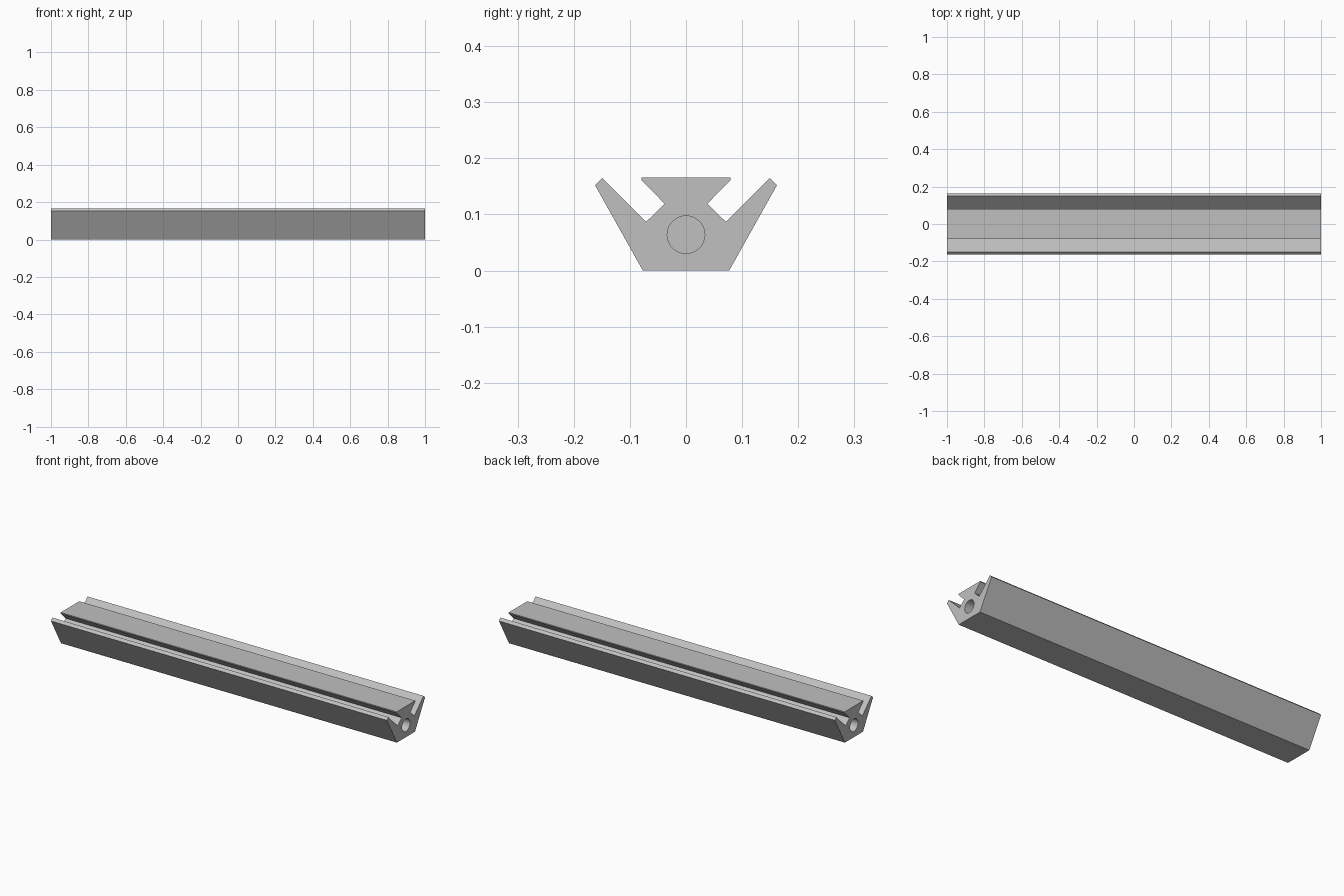
import bpy
import bmesh
from math import radians
from mathutils import Matrix

cube = bpy.data.objects.get("Cube")
if cube:
    bpy.data.objects.remove(cube, do_unlink=True)

HALF_LENGTH = 1.0
BORE_RADIUS, BORE_HEIGHT, BORE_DEPTH = 0.0335, 0.064, 0.2

grey = bpy.data.materials.new("light_grey")
grey.use_nodes = True
colour = (0.53, 0.53, 0.53, 1)
grey.diffuse_color = colour
grey.node_tree.nodes["Principled BSDF"].inputs["Base Color"].default_value = colour


def add_object(name, bm):
    bmesh.ops.recalc_face_normals(bm, faces=bm.faces)
    mesh = bpy.data.meshes.new(name)
    bm.to_mesh(mesh)
    bm.free()
    mesh.materials.append(grey)
    obj = bpy.data.objects.new(name, mesh)
    bpy.context.collection.objects.link(obj)
    return obj


# Rail: half of the cross-section (y, z), mirrored and extruded along x
half = [(0.077, 0), (0.162, 0.152), (0.149, 0.165), (0.071, 0.087),
        (0.038, 0.119), (0.079, 0.161), (0.079, 0.166)]
outline = half + [(-y, z) for y, z in reversed(half)]
bm = bmesh.new()
end = bm.faces.new([bm.verts.new((-HALF_LENGTH, y, z)) for y, z in outline])
extruded = bmesh.ops.extrude_face_region(bm, geom=[end], use_keep_orig=True)
bmesh.ops.translate(bm, vec=(2 * HALF_LENGTH, 0, 0),
                    verts=[v for v in extruded["geom"] if isinstance(v, bmesh.types.BMVert)])
rail = add_object("slotted_rail", bm)

# Blind round bore in each end
bpy.context.view_layer.objects.active = rail
rail.select_set(True)
for side, name in ((1, "left_bore_cutter"), (-1, "right_bore_cutter")):
    bm = bmesh.new()
    place = (Matrix.Translation((side * HALF_LENGTH, 0, BORE_HEIGHT))
             @ Matrix.Rotation(radians(90), 4, "Y"))
    bmesh.ops.create_cone(bm, cap_ends=True, segments=48, radius1=BORE_RADIUS,
                          radius2=BORE_RADIUS, depth=2 * BORE_DEPTH, matrix=place)
    cutter = add_object(name, bm)
    cutter.hide_render = True
    cut = rail.modifiers.new(name, "BOOLEAN")
    cut.operation = "DIFFERENCE"
    cut.solver = "EXACT"
    cut.object = cutter
    bpy.ops.object.modifier_apply(modifier=cut.name)
    bpy.data.objects.remove(cutter, do_unlink=True)

# Smooth bore walls, crisp rail edges
bpy.ops.object.shade_smooth_by_angle(angle=radians(20))
